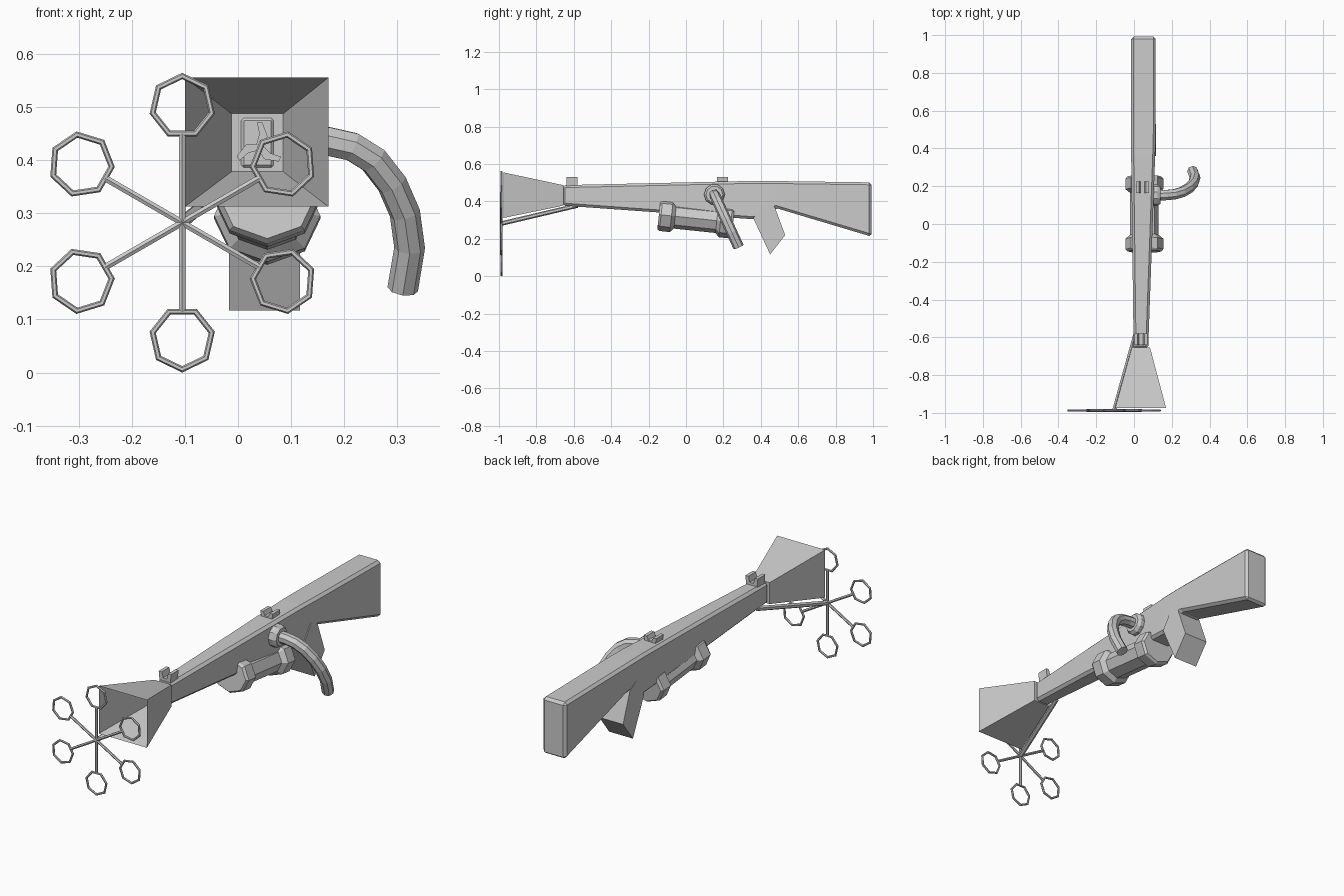
import bpy, bmesh, math
from mathutils import Vector

if "Cube" in bpy.data.objects:
    bpy.data.objects.remove(bpy.data.objects["Cube"])


def make_object(name, bm):
    bmesh.ops.recalc_face_normals(bm, faces=bm.faces)
    mesh = bpy.data.meshes.new(name)
    bm.to_mesh(mesh)
    bm.free()
    ob = bpy.data.objects.new(name, mesh)
    bpy.context.collection.objects.link(ob)
    return ob


def loft(name, loops, caps=(True, True)):
    """Skin a list of equally long vertex loops."""
    bm = bmesh.new()
    rings = [[bm.verts.new(p) for p in loop] for loop in loops]
    n = len(rings[0])
    for a, b in zip(rings, rings[1:]):
        for i in range(n):
            j = (i + 1) % n
            bm.faces.new((a[i], a[j], b[j], b[i]))
    if caps[0]:
        bm.faces.new(rings[0])
    if caps[1]:
        bm.faces.new(rings[-1])
    return make_object(name, bm)


def tube(name, points, radii, sides, ref, squash=1.0):
    """Sweep a polygon along a path; ref sets the first cross-section axis."""
    pts = [Vector(p) for p in points]
    loops = []
    for i, p in enumerate(pts):
        d = (pts[min(i + 1, len(pts) - 1)] - pts[max(i - 1, 0)]).normalized()
        u = Vector(ref)
        u = (u - d * u.dot(d)).normalized()
        v = d.cross(u) * squash
        r = radii[i] if isinstance(radii, list) else radii
        loops.append([p + r * (u * math.cos(2 * math.pi * k / sides)
                               + v * math.sin(2 * math.pi * k / sides)) for k in range(sides)])
    return loft(name, loops)


def section(y, x0, x1, z0, z1):
    return [(x0, y, z0), (x1, y, z0), (x1, y, z1), (x0, y, z1)]


# Stock and barrel in one tapering body with chamfered edges
body = loft("stock_and_barrel", [
    section(-0.66, -0.002, 0.075, 0.378, 0.487),
    section(0.36, -0.015, 0.112, 0.305, 0.510),
    section(0.48, -0.016, 0.115, 0.365, 0.509),
    section(0.992, -0.016, 0.115, 0.212, 0.502)])
bevel = body.modifiers.new("chamfer", 'BEVEL')
bevel.width = 0.013
bevel.segments = 1
bevel.limit_method = 'ANGLE'
bevel.angle_limit = math.radians(40)

# Pistol grip
grip = [(0.36, 0.31), (0.45, 0.117), (0.53, 0.22), (0.475, 0.37), (0.42, 0.40)]
loft("grip", [[(x, y, z) for y, z in grip] for x in (-0.017, 0.117)])

# Open square horn at the muzzle, closed by the neck at the back
loft("horn", [section(-0.975, -0.10, 0.17, 0.312, 0.555),
              section(-0.655, -0.012, 0.085, 0.378, 0.487)], caps=(False, True))

# Small three-bladed fan inside the horn
fan = Vector((0.04, -0.68, 0.425))
blade = [(0.004, -0.006), (0.022, -0.012), (0.046, 0.002), (0.044, 0.012), (0.024, 0.004), (0.004, 0.006)]
for k in range(3):
    a = math.radians(80 + 120 * k)
    c, s = math.cos(a), math.sin(a)
    loft(f"fan_blade_{k + 1}", [[(fan.x + c * r - s * t, y, fan.z + s * r + c * t) for r, t in blade]
                                for y in (-0.684, -0.68)])
tube("fan_shaft", [(fan.x, -0.686, fan.z), (fan.x, -0.65, fan.z)], 0.007, 6, (1, 0, 0))

# Notched sights
notch = [(-0.03, 0), (0.03, 0), (0.035, 1), (0.018, 1), (0.01, 0.4), (-0.01, 0.4), (-0.018, 1), (-0.035, 1)]
for name, x, y, z, h in (("front_sight", 0.037, -0.61, 0.482, 0.048),
                         ("rear_sight", 0.045, 0.195, 0.500, 0.032)):
    loft(name, [[(x + px, y + dy, z + pz * h) for px, pz in notch] for dy in (-0.03, 0.03)])

# Tilted canister with thicker end collars
start, end = Vector((0.055, -0.145, 0.330)), Vector((0.055, 0.252, 0.288))
steps = [(0, 0.090), (0.03, 0.1), (0.17, 0.1), (0.22, 0.076), (0.78, 0.076), (0.83, 0.1), (0.97, 0.1), (1, 0.090)]
tube("canister", [start.lerp(end, t) for t, r in steps], [r for t, r in steps], 8, (1, 0, 0), 0.87)

# Curved side hose and its mounting collar
path = [(0.09, 0.437), (0.17, 0.435), (0.215, 0.425), (0.255, 0.400), (0.29, 0.355),
        (0.314, 0.300), (0.323, 0.235), (0.310, 0.157)]
tube("hose", [(x, 0.152 + (0.437 - z) * 0.46, z) for x, z in path], 0.029, 8, (0, 0.908, 0.418))
tube("hose_collar", [(x, 0.152, 0.437) for x in (0.09, 0.125, 0.140)], [0.056, 0.056, 0.045], 10, (0, 1, 0))

# Bubble wheel: support arm, hub spokes and seven-sided rings
hub = Vector((-0.105, -0.987, 0.282))
tube("wheel_arm", [(0.008, -0.58, 0.378), hub], 0.012, 6, (0, 0, 1))
for k in range(6):
    a = math.radians(90 + 60 * k)
    d = Vector((math.cos(a), 0, math.sin(a)))
    tube(f"wheel_spoke_{k + 1}", [hub, hub + d * 0.168], 0.007, 6, (0, 1, 0))
    bpy.ops.mesh.primitive_torus_add(major_segments=7, minor_segments=6, major_radius=0.057,
                                     minor_radius=0.006, location=hub + d * 0.219,
                                     rotation=(math.pi / 2, -a, 0))
    bpy.context.object.name = f"wheel_ring_{k + 1}"
